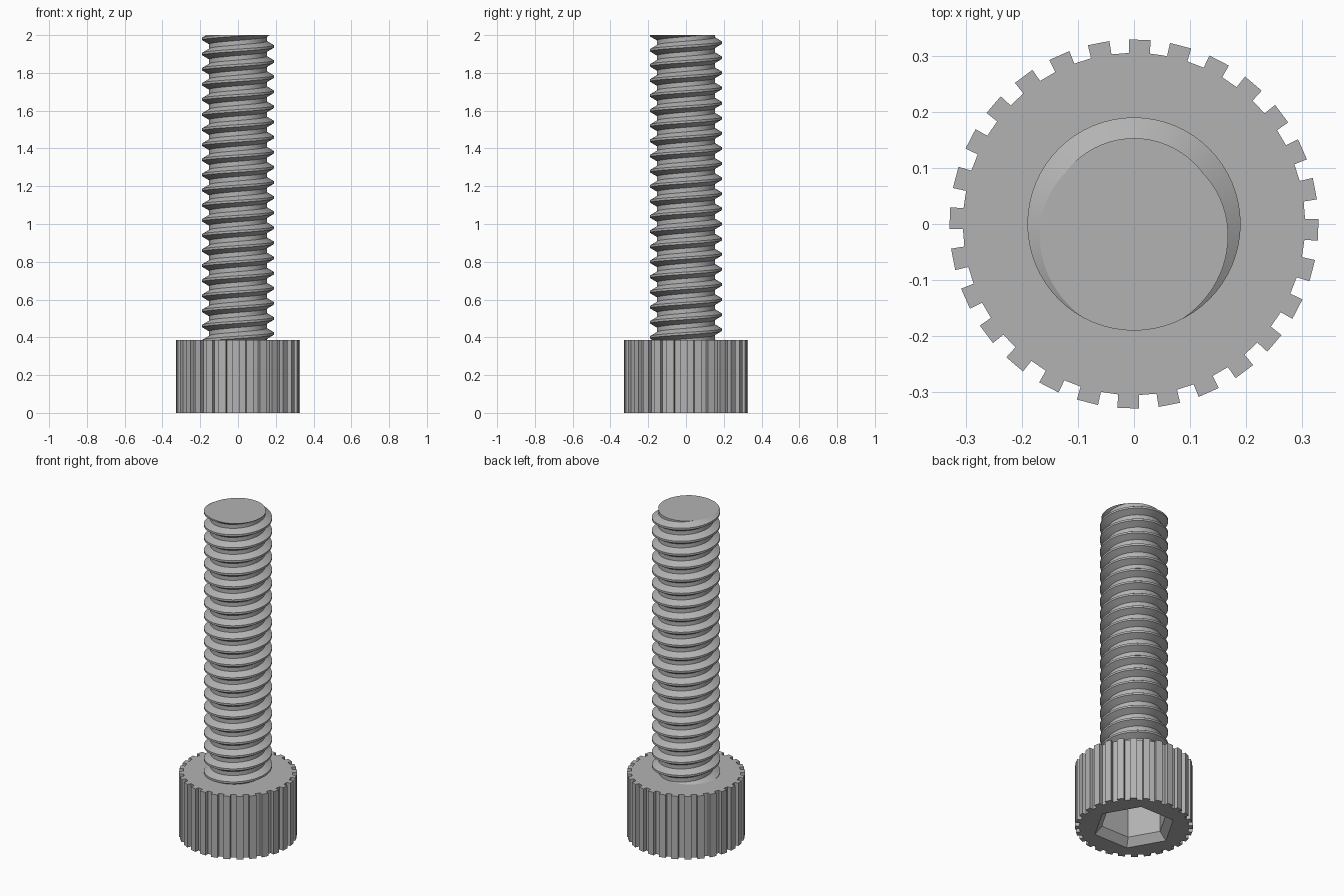
import bpy, bmesh
from math import pi, cos, sin, radians
from mathutils import Vector

cube = bpy.data.objects.get("Cube")
if cube:
    bpy.data.objects.remove(cube, do_unlink=True)

HEAD_H, TOP = 0.387, 2.0
PITCH, MAJOR, MINOR = 0.08, 0.19, 0.153
STEPS = 64          # helix segments per turn
TEETH = 28

steel = bpy.data.materials.new("plain_grey")
steel.use_nodes = True
grey = (0.45, 0.45, 0.45, 1)
steel.diffuse_color = grey
steel.node_tree.nodes["Principled BSDF"].inputs["Base Color"].default_value = grey


def finish(bm, name):
    bmesh.ops.recalc_face_normals(bm, faces=bm.faces)
    mesh = bpy.data.meshes.new(name)
    bm.to_mesh(mesh)
    bm.free()
    mesh.materials.append(steel)
    obj = bpy.data.objects.new(name, mesh)
    bpy.context.collection.objects.link(obj)
    return obj


def polar(r, a, z):
    return Vector((r * cos(a), r * sin(a), z))


def ring(bm, points):
    verts = [bm.verts.new(p) for p in points]
    edges = [bm.edges.new((v, verts[i - 1])) for i, v in enumerate(verts)]
    return verts, edges


def wall(bm, a, b):
    for i in range(len(a)):
        bm.faces.new((a[i - 1], a[i], b[i], b[i - 1]))


# Knurled head with a chamfered hexagonal socket in its underside
def knurl(z):
    points = []
    for t in range(TEETH):
        mid = radians(-1.8) + 2 * pi * t / TEETH
        for r, a in ((0.305, -3.5), (0.329, -3.4), (0.329, 3.4), (0.305, 3.5)):
            points.append(polar(r, mid + radians(a), z))
    return points


def hexagon(r, z):
    return [polar(r, i * pi / 3, z) for i in range(6)]


bm = bmesh.new()
low, low_edges = ring(bm, knurl(0))
high, _ = ring(bm, knurl(HEAD_H))
wall(bm, low, high)
bm.faces.new(high)
mouth, mouth_edges = ring(bm, hexagon(0.232, 0))
throat, _ = ring(bm, hexagon(0.19, 0.045))
floor, _ = ring(bm, hexagon(0.19, 0.25))
wall(bm, mouth, throat)
wall(bm, throat, floor)
bm.faces.new(floor)
bmesh.ops.triangle_fill(bm, edges=low_edges + mouth_edges, use_beauty=True)
finish(bm, "knurled_head")

# Threaded shank: a flat-crested profile swept along a right-handed helix
profile = [(MAJOR, -0.006), (MAJOR, 0.006), (MINOR, 0.028), (MINOR, 0.052)]
turns = int((TOP - HEAD_H) / PITCH) + 4
base = TOP + 2 * PITCH - turns * PITCH
bm = bmesh.new()
rows = []
for s in range(turns * STEPS + 1):
    a = -pi / 2 + 2 * pi * s / STEPS
    rows.append([bm.verts.new(polar(r, a, base + PITCH * s / STEPS + z))
                 for r, z in profile])
for s in range(len(rows) - 1):
    for k in range(3):
        bm.faces.new((rows[s][k], rows[s + 1][k], rows[s + 1][k + 1], rows[s][k + 1]))
    if s + 1 + STEPS < len(rows):
        bm.faces.new((rows[s][3], rows[s + 1][3],
                      rows[s + 1 + STEPS][0], rows[s + STEPS][0]))
# Trim the sweep flat at both ends and cap it
for z, up in ((TOP, 1), (HEAD_H - 0.03, -1)):
    cut = bmesh.ops.bisect_plane(
        bm, geom=bm.verts[:] + bm.edges[:] + bm.faces[:], dist=1e-6,
        plane_co=(0, 0, z), plane_no=(0, 0, up), clear_outer=True)
    rim = [e for e in cut["geom_cut"] if isinstance(e, bmesh.types.BMEdge)]
    bmesh.ops.edgeloop_fill(bm, edges=rim)
shank = finish(bm, "threaded_shank")

bpy.context.view_layer.objects.active = shank
shank.select_set(True)
bpy.ops.object.shade_smooth_by_angle(angle=radians(25))
